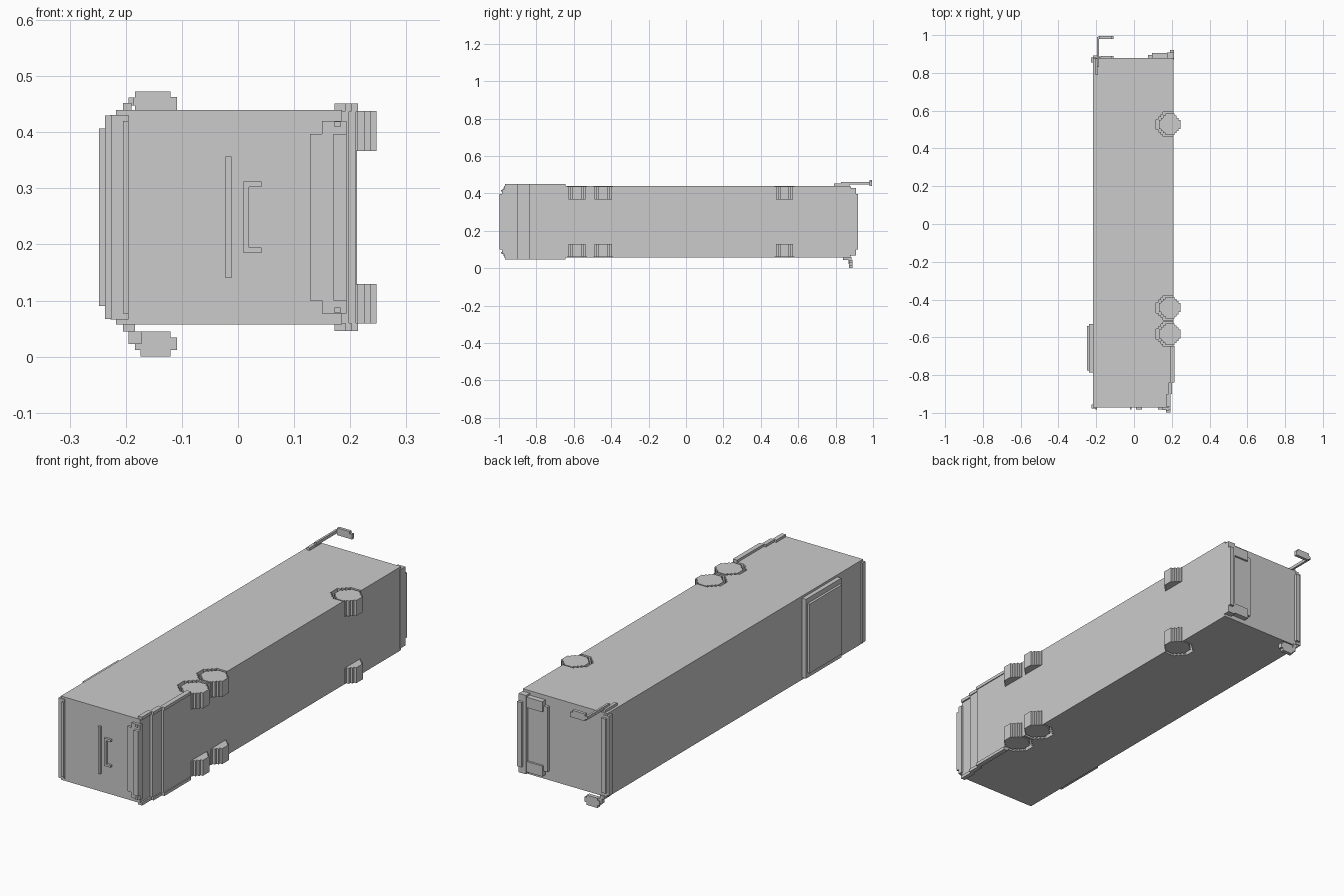
import bpy, bmesh

if "Cube" in bpy.data.objects:
    bpy.data.objects.remove(bpy.data.objects["Cube"])

ZC = 0.2485          # mirror plane across the width of the bus (it lies on its side)
AXLES = (0.527, -0.443, -0.583)


def finish(bm, name):
    bmesh.ops.recalc_face_normals(bm, faces=bm.faces)
    me = bpy.data.meshes.new(name)
    bm.to_mesh(me)
    bm.free()
    ob = bpy.data.objects.new(name, me)
    bpy.context.collection.objects.link(ob)
    return ob


def prism(name, outline, z0, z1):
    """Extrude an xy outline from z0 to z1."""
    bm = bmesh.new()
    f = bm.faces.new([bm.verts.new((x, y, z0)) for x, y in outline])
    r = bmesh.ops.extrude_face_region(bm, geom=[f])
    vs = [v for v in r["geom"] if isinstance(v, bmesh.types.BMVert)]
    bmesh.ops.translate(bm, verts=vs, vec=(0, 0, z1 - z0))
    return finish(bm, name)


def box(name, x0, x1, y0, y1, z0, z1):
    return prism(name, [(x0, y0), (x1, y0), (x1, y1), (x0, y1)], z0, z1)


def wide(name, x0, x1, y0, y1, z0):
    """Box centred across the width, starting at z0."""
    return box(name, x0, x1, y0, y1, z0, 2 * ZC - z0)


def pair(name, x0, x1, y0, y1, z0, z1):
    """Box and its mirror image on the other side of the bus."""
    box(name + "_a", x0, x1, y0, y1, z0, z1)
    box(name + "_b", x0, x1, y0, y1, 2 * ZC - z1, 2 * ZC - z0)


def stepped(cx, cy, r):
    """Stepped octagon outline."""
    q = [(r, r * .42), (r * .81, r * .42), (r * .81, r * .62), (r * .62, r * .62),
         (r * .62, r * .81), (r * .42, r * .81), (r * .42, r)]
    pts = []
    for _ in range(4):
        pts += [(cx + a, cy + b) for a, b in q]
        q = [(-b, a) for a, b in q]
    return pts


# Body shell, rear underside stepping upward
body = prism("body", [(-0.217, -0.972), (0.185, -0.972), (0.185, -0.9), (0.198, -0.9),
                      (0.198, -0.838), (0.21, -0.838), (0.21, 0.88), (-0.217, 0.88)],
             0.057, 0.44)

# Wheel arches cut into both sides
for y in AXLES:
    for z0, z1 in ((0.03, 0.13), (0.367, 0.47)):
        cut = prism("arch_cutter", stepped(0.182, y, 0.065), z0, z1)
        cut.hide_render = True
        m = body.modifiers.new("arch", "BOOLEAN")
        m.operation, m.solver, m.object = "DIFFERENCE", "EXACT", cut
        bpy.context.view_layer.objects.active = body
        bpy.ops.object.modifier_apply(modifier=m.name)
        bpy.data.objects.remove(cut)

# Wheels: tyre plus raised hub
for i, y in enumerate(AXLES):
    for side, z0, z1 in (("a", 0.059, 0.13), ("b", 0.367, 0.438)):
        prism(f"tyre_{i}_{side}", stepped(0.19, y, 0.057), z0, z1)

# Rear side skirts
for n, (x0, x1, y0, y1) in enumerate([(0.192, 0.214, -0.838, -0.645),
                                      (0.182, 0.202, -0.9, -0.838),
                                      (0.172, 0.192, -0.968, -0.9)]):
    pair(f"rear_skirt_{n}", x0, x1, y0, y1, 0.046, 0.06)

# Roof unit in two layers
wide("roof_unit_base", -0.237, -0.215, -0.785, -0.53, 0.067)
wide("roof_unit_top", -0.248, -0.235, -0.775, -0.54, 0.09)

# Rear face: roof lip, vent strip, handle bracket, lower panel and bumper
wide("rear_roof_lip", -0.226, -0.195, -0.976, -0.955, 0.066)
wide("rear_roof_strip", -0.205, -0.195, -0.983, -0.97, 0.077)
wide("rear_seam", -0.022, -0.012, -0.983, -0.97, 0.14)
wide("rear_bracket_bar", 0.01, 0.02, -0.983, -0.97, 0.185)
pair("rear_bracket_end", 0.02, 0.042, -0.983, -0.97, 0.185, 0.195)
wide("rear_lower_panel", 0.128, 0.193, -0.982, -0.968, 0.1)
wide("rear_bumper_base", 0.15, 0.193, -0.984, -0.965, 0.077)
wide("rear_bumper", 0.17, 0.193, -0.998, -0.975, 0.1)
pair("tail_lamp", 0.172, 0.183, -0.99, -0.975, 0.078, 0.088)

# Front face: roof lip, windscreen header, lower panel, lamps and bumper
wide("front_roof_lip", -0.227, -0.2, 0.855, 0.882, 0.066)
wide("front_header", -0.217, -0.195, 0.875, 0.892, 0.078)
wide("front_panel", 0.075, 0.175, 0.875, 0.895, 0.1)
pair("front_lamp", 0.095, 0.19, 0.875, 0.904, 0.077, 0.125)
wide("front_bumper_base", 0.175, 0.212, 0.87, 0.908, 0.068)
wide("front_bumper", 0.19, 0.212, 0.9, 0.92, 0.1)

# Long upper mirror: mount, arm and head
box("long_mirror_mount", -0.205, -0.19, 0.79, 0.875, 0.436, 0.452)
box("long_mirror_arm", -0.195, -0.185, 0.83, 0.99, 0.448, 0.462)
box("long_mirror_bar", -0.19, -0.172, 0.982, 0.992, 0.448, 0.462)
box("long_mirror_head", -0.184, -0.12, 0.98, 0.994, 0.44, 0.473)
box("long_mirror_tip", -0.12, -0.109, 0.98, 0.994, 0.44, 0.463)

# Short lower mirror: mount, arm and head
box("short_mirror_mount", -0.205, -0.184, 0.84, 0.885, 0.045, 0.06)
box("short_mirror_arm", -0.195, -0.172, 0.868, 0.885, 0.023, 0.045)
box("short_mirror_bar", -0.184, -0.172, 0.874, 0.888, 0.012, 0.034)
box("short_mirror_head", -0.174, -0.12, 0.872, 0.89, 0.0, 0.045)
box("short_mirror_tip", -0.12, -0.109, 0.872, 0.89, 0.012, 0.034)
